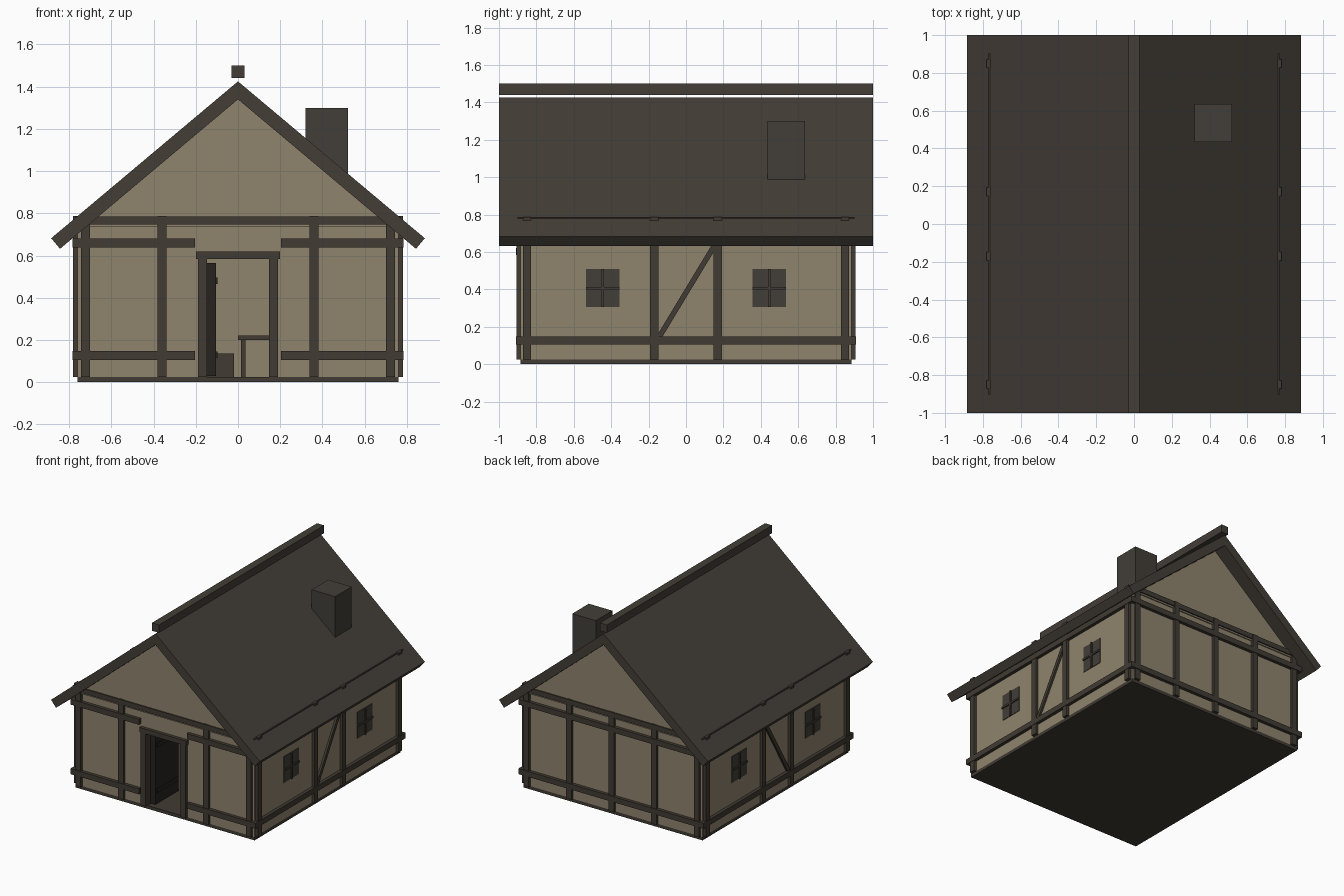
import bpy, bmesh, math

if "Cube" in bpy.data.objects:
    bpy.data.objects.remove(bpy.data.objects["Cube"])


def material(name, rgb):
    lin = [((c / 255 + 0.055) / 1.055) ** 2.4 for c in rgb]
    m = bpy.data.materials.new(name)
    m.diffuse_color = (*lin, 1)
    m.use_nodes = True
    m.node_tree.nodes["Principled BSDF"].inputs["Base Color"].default_value = m.diffuse_color
    return m


PLASTER = material("plaster", (143, 131, 109))
WOOD = material("timber", (65, 59, 51))
ROOF = material("roof_brown", (67, 61, 54))
STONE = material("chimney_stone", (66, 62, 56))
DARK = material("dark_wood", (38, 34, 30))


def prism(name, profile, axis, lo, hi, mat):
    """Extrude a 2D profile along x (profile y,z) or y (profile x,z)."""
    bm = bmesh.new()
    at = (lambda a, b: (lo, a, b)) if axis == "x" else (lambda a, b: (a, lo, b))
    face = bm.faces.new([bm.verts.new(at(a, b)) for a, b in profile])
    out = bmesh.ops.extrude_face_region(bm, geom=[face])["geom"]
    step = (hi - lo, 0, 0) if axis == "x" else (0, hi - lo, 0)
    bmesh.ops.translate(bm, vec=step, verts=[v for v in out if isinstance(v, bmesh.types.BMVert)])
    bmesh.ops.recalc_face_normals(bm, faces=bm.faces)
    me = bpy.data.meshes.new(name)
    bm.to_mesh(me)
    bm.free()
    me.materials.append(mat)
    ob = bpy.data.objects.new(name, me)
    bpy.context.collection.objects.link(ob)
    return ob


def box(name, x, y, z, mat=WOOD):
    x, y = sorted(x), sorted(y)
    return prism(name, [(x[0], z[0]), (x[1], z[0]), (x[1], z[1]), (x[0], z[1])],
                 "y", y[0], y[1], mat)


F = 0.025                 # floor level
WX, WY = 0.76, 0.885      # outer wall faces
TOP = 0.745               # wall top
HALF = 0.022              # half post width
RAILS = ((0.105, 0.147), (0.638, 0.68))

# Floor and walls
box("floor", (-WX, WX), (-WY, WY), (0, F))
for s in (-1, 1):
    box("side_wall", (s * (WX - 0.03), s * WX), (-WY, WY), (F, TOP), PLASTER)
    box("front_wall", (s * 0.15, s * (WX - 0.03)), (-WY, -WY + 0.03), (F, TOP), PLASTER)
box("wall_over_door", (-0.15, 0.15), (-WY, -WY + 0.03), (0.585, TOP), PLASTER)
box("back_wall", (-WX + 0.03, WX - 0.03), (WY - 0.03, WY), (F, TOP), PLASTER)

# Gables
for s in (-1, 1):
    prism("gable", [(-0.745, 0.735), (0.745, 0.735), (0, 1.395)], "y",
          s * 0.87, s * 0.893, PLASTER)

# Roof, floating ridge beam and chimney
prism("roof", [(0, 1.425), (0.885, 0.682), (0.843, 0.632), (0, 1.34),
               (-0.843, 0.632), (-0.885, 0.682)], "y", -1, 1, ROOF)
box("ridge_beam", (-0.03, 0.03), (-1, 1), (1.44, 1.5), ROOF)
box("chimney", (0.32, 0.52), (0.435, 0.635), (0.93, 1.3), STONE)

# Front and back framing
for s in (-1, 1):
    y = (s * 0.87, s * 0.905)
    posts = (-0.722, -0.36, 0.36, 0.722) + ((0,) if s > 0 else ())
    for x in posts:
        box("end_post", (x - HALF, x + HALF), y, (F, 0.787))
    box("end_top_beam", (-0.77, 0.77), (s * 0.87, s * 0.902), (0.747, 0.785))
    for z in RAILS:
        if s > 0:
            box("back_rail", (-0.785, 0.785), (0.87, 0.91), z)
        else:
            for side in (-1, 1):
                box("front_rail", (side * 0.203, side * 0.785), (-0.91, -0.87), z)

# Side framing, braces and windows
for s in (-1, 1):
    for y in (-0.85, -0.17, 0.17, 0.85):
        box("side_post", (s * 0.74, s * 0.782), (y - HALF, y + HALF), (F, 0.787))
    box("side_top_beam", (s * 0.735, s * 0.77), (-0.89, 0.89), (0.747, 0.785))
    for z in RAILS:
        box("side_rail", (s * 0.745, s * 0.785), (-0.91, 0.91), z)
    prism("brace", [(-0.16, 0.145), (-0.127, 0.145), (0.16, 0.62), (0.16, 0.65), (0.145, 0.65)],
          "x", s * 0.75, s * 0.775, WOOD)
    for y in (-0.445, 0.445):
        box("window_pane", (s * 0.755, s * 0.764), (y - 0.09, y + 0.09), (0.307, 0.508), STONE)
        box("window_upright", (s * 0.76, s * 0.773), (y - 0.007, y + 0.007), (0.307, 0.508))
        box("window_crossbar", (s * 0.76, s * 0.773), (y - 0.09, y + 0.09), (0.4, 0.414))

# Door frame
for s in (-1, 1):
    box("door_jamb", (s * 0.148, s * 0.19), (-0.907, -0.845), (F, 0.585))
box("door_lintel", (-0.198, 0.198), (-0.91, -0.845), (0.583, 0.62))

# Door swung inward, with bands
box("door", (-0.147, -0.105), (-0.85, -0.57), (0.03, 0.565), DARK)
for z in (0.13, 0.48):
    box("door_band", (-0.15, -0.098), (-0.84, -0.58), (z - 0.015, z + 0.015), DARK)

# Table and chest indoors
box("table_top", (0, 0.4), (0.1, 0.5), (0.2, 0.222))
for x in (0.025, 0.375):
    for y in (0.13, 0.47):
        box("table_leg", (x - 0.011, x + 0.011), (y - 0.011, y + 0.011), (F, 0.2))
box("chest", (-0.2, -0.02), (0.2, 0.38), (F, 0.137))
